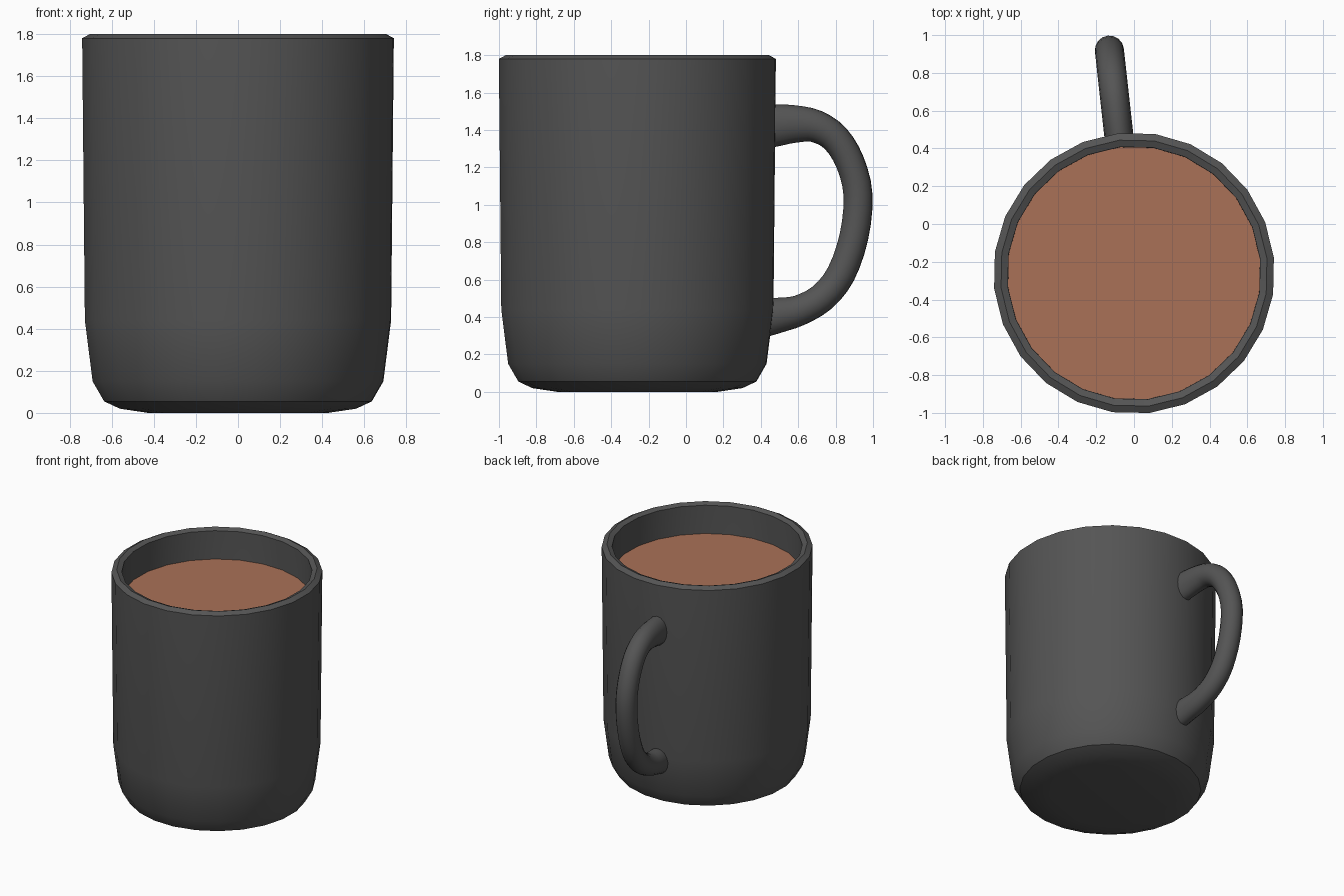
import bpy, bmesh, math
from mathutils import Vector

if "Cube" in bpy.data.objects:
    bpy.data.objects.remove(bpy.data.objects["Cube"])

TURN = math.radians(6.3)          # whole mug is turned slightly about its axis
CENTRE = Vector((0, -0.26, 0))
SIDES = 24


def material(name, rgb):
    m = bpy.data.materials.new(name)
    m.diffuse_color = (*rgb, 1)
    m.use_nodes = True
    m.node_tree.nodes["Principled BSDF"].inputs["Base Color"].default_value = m.diffuse_color
    return m


def finish(name, bm, mat, angle):
    bmesh.ops.recalc_face_normals(bm, faces=bm.faces)
    me = bpy.data.meshes.new(name)
    bm.to_mesh(me)
    bm.free()
    ob = bpy.data.objects.new(name, me)
    ob.location = CENTRE
    ob.rotation_euler.z = TURN
    me.materials.append(mat)
    bpy.context.collection.objects.link(ob)
    bpy.ops.object.select_all(action='DESELECT')
    ob.select_set(True)
    bpy.context.view_layer.objects.active = ob
    bpy.ops.object.shade_smooth_by_angle(angle=math.radians(angle))
    return ob


def skin(bm, rings):
    """Join rings of points with quads and cap both ends."""
    vs = [[bm.verts.new(p) for p in r] for r in rings]
    n = len(vs[0])
    for a, b in zip(vs, vs[1:]):
        for i in range(n):
            j = (i + 1) % n
            bm.faces.new((a[i], a[j], b[j], b[i]))
    bm.faces.new(vs[0])
    bm.faces.new(vs[-1])


def circle(r, z):
    return [(r * math.cos(i * math.tau / SIDES), r * math.sin(i * math.tau / SIDES), z)
            for i in range(SIDES)]


grey = material("dark grey ceramic", (0.09, 0.09, 0.09))
brown = material("cocoa brown", (0.40, 0.165, 0.095))

# Mug body: outside from the base up, over the rim, down the inside
profile = [(0.43, 0), (0.565, 0.02), (0.64, 0.055), (0.695, 0.15), (0.732, 0.44),
           (0.745, 1.78), (0.708, 1.80), (0.672, 1.785),
           (0.664, 0.45), (0.62, 0.18), (0.50, 0.10)]
bm = bmesh.new()
skin(bm, [circle(r, z) for r, z in profile])
finish("mug_body", bm, grey, 28)

# Drink surface
bm = bmesh.new()
bm.faces.new([bm.verts.new(p) for p in circle(0.671, 1.565)])
finish("drink", bm, brown, 30)

# Handle: (distance from axis, height, half thickness), smoothed and swept
keys = [(0.66, 1.415, 0.12), (0.75, 1.425, 0.112), (0.85, 1.432, 0.10),
        (0.96, 1.42, 0.087), (1.065, 1.355, 0.08), (1.145, 1.225, 0.078),
        (1.187, 1.05, 0.078), (1.165, 0.83, 0.078), (1.095, 0.63, 0.078),
        (0.995, 0.505, 0.078), (0.87, 0.435, 0.082), (0.76, 0.41, 0.094),
        (0.67, 0.39, 0.10)]
keys = [Vector(k) for k in keys]
pts = []
for i in range(len(keys) - 1):
    p0, p1 = keys[max(i - 1, 0)], keys[i]
    p2, p3 = keys[i + 1], keys[min(i + 2, len(keys) - 1)]
    for t in (0, 1 / 3, 2 / 3):
        pts.append(0.5 * (2 * p1 + (p2 - p0) * t + (2 * p0 - 5 * p1 + 4 * p2 - p3) * t * t
                          + (3 * p1 - p0 - 3 * p2 + p3) * t ** 3))
pts.append(keys[-1])
rings = []
for i, p in enumerate(pts):
    d = pts[min(i + 1, len(pts) - 1)] - pts[max(i - 1, 0)]
    normal = Vector((-d.y, d.x)).normalized()
    ring = []
    for k in range(16):
        a = k * math.tau / 16
        off = normal * p.z * math.cos(a)
        ring.append((0.077 * math.sin(a), p.x + off.x, p.y + off.y))
    rings.append(ring)
bm = bmesh.new()
skin(bm, rings)
finish("handle", bm, grey, 40)
